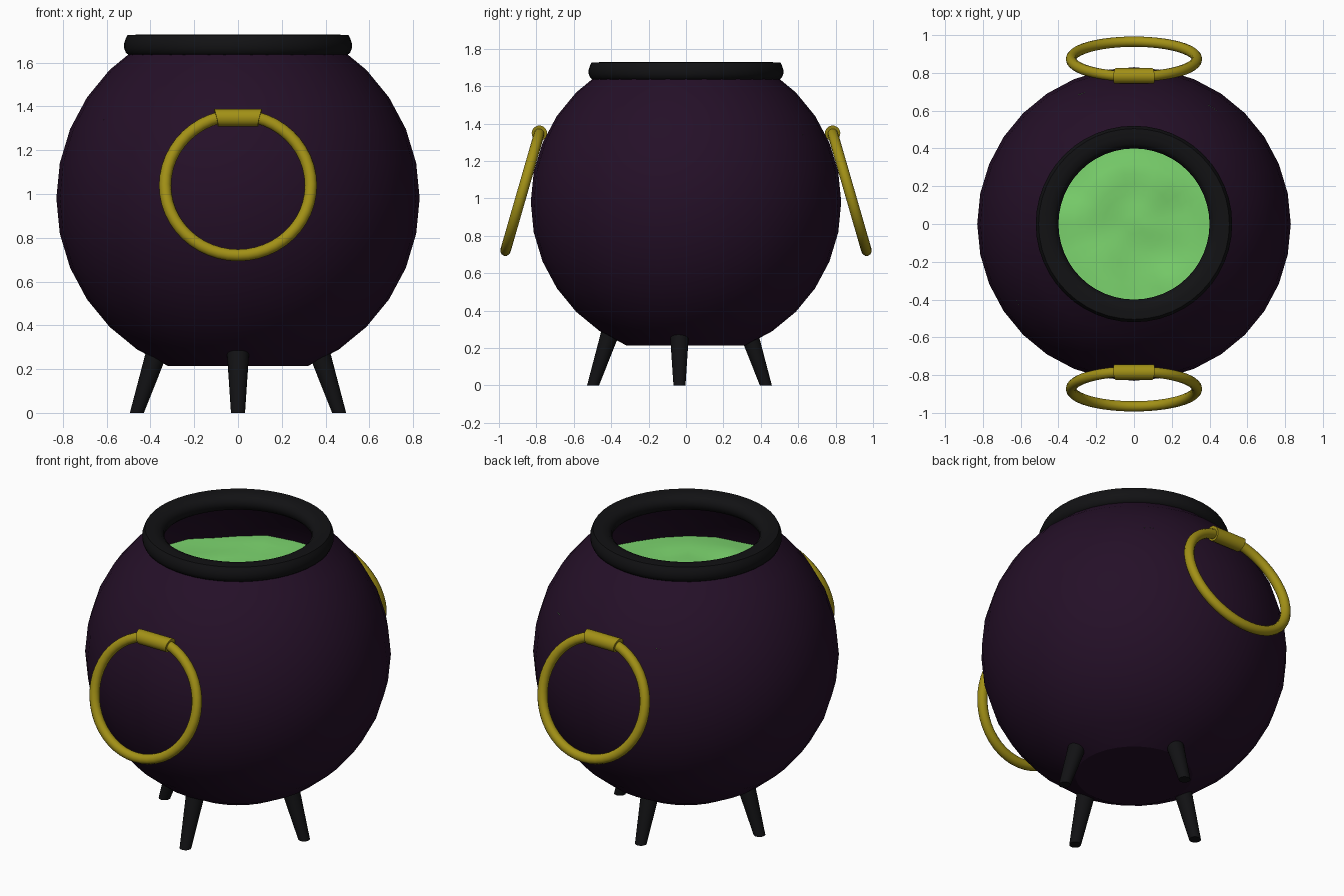
import bpy, bmesh, math
from mathutils import Vector, Matrix, noise

if "Cube" in bpy.data.objects:
    bpy.data.objects.remove(bpy.data.objects["Cube"])


def material(name, rgb):
    m = bpy.data.materials.new(name)
    m.diffuse_color = (*rgb, 1)
    m.use_nodes = True
    m.node_tree.nodes["Principled BSDF"].inputs["Base Color"].default_value = m.diffuse_color
    return m


PURPLE = material("dark_purple", (0.018, 0.005, 0.021))
BLACK = material("black_iron", (0.006, 0.006, 0.007))
GOLD = material("old_gold", (0.36, 0.28, 0.008))
GREEN = material("green_brew", (0.2, 0.66, 0.155))


def finish(bm, name, mat, angle=35):
    bmesh.ops.recalc_face_normals(bm, faces=bm.faces)
    me = bpy.data.meshes.new(name)
    bm.to_mesh(me)
    bm.free()
    me.materials.append(mat)
    ob = bpy.data.objects.new(name, me)
    bpy.context.collection.objects.link(ob)
    bpy.ops.object.select_all(action='DESELECT')
    bpy.context.view_layer.objects.active = ob
    ob.select_set(True)
    bpy.ops.object.shade_smooth_by_angle(angle=math.radians(angle))
    return ob


def lathe(profile, segs, closed=False):
    """Spin (radius, z) points round z; a radius of 0 becomes a pole."""
    bm = bmesh.new()
    rings = []
    for r, z in profile:
        n = segs if r > 0 else 1
        rings.append([bm.verts.new((r * math.cos(2 * math.pi * i / segs),
                                    r * math.sin(2 * math.pi * i / segs), z)) for i in range(n)])
    pairs = list(zip(rings, rings[1:])) + ([(rings[-1], rings[0])] if closed else [])
    for a, b in pairs:
        for i in range(segs):
            j = (i + 1) % segs
            quad = [a[i % len(a)], a[j % len(a)], b[j % len(b)], b[i % len(b)]]
            bm.faces.new(list(dict.fromkeys(quad)))
    return bm


# Round pot: sphere rows of 11.25 degrees, flat base, open top
R, ZC = 0.83, 0.98
pot = [(0, ZC - R * math.cos(math.radians(22.5)))]
for k in range(2, 14):
    a = math.radians(11.25 * k)
    pot.append((R * math.sin(a), ZC - R * math.cos(a)))
finish(lathe(pot, 32), "pot_body", PURPLE, 25)

# Thick rounded rim
rim = [(0.495, 1.632), (0.512, 1.645), (0.52, 1.665), (0.52, 1.69), (0.513, 1.71),
       (0.505, 1.726), (0.46, 1.728), (0.425, 1.72), (0.406, 1.702), (0.40, 1.68),
       (0.406, 1.655), (0.425, 1.637), (0.46, 1.632)]
finish(lathe(rim, 48, closed=True), "pot_rim", BLACK, 40)

# Rippled liquid surface inside the pot
brew = lathe([(0.745 * k / 14, 1.33) for k in range(15)], 32)
for v in brew.verts:
    v.co.z += 0.025 * noise.noise(Vector((v.co.x * 5, v.co.y * 5, 0.3)))
finish(brew, "liquid", GREEN, 60)

# Four splayed tapered legs, set slightly towards the front
for name, d in (("right", (1, 0)), ("back", (0, 1)), ("left", (-1, 0)), ("front", (0, -1))):
    leg = lathe([(0, 0), (0.032, 0), (0.055, 0.34), (0, 0.34)], 24)
    for v in leg.verts:
        out = 0.462 - 0.33 * v.co.z
        v.co += Vector((d[0] * out, d[1] * out - 0.035, 0))
    finish(leg, name + "_leg", BLACK)

# Hanging ring handles with a sleeve at the top, front and back
MAJOR, MINOR, TILT = 0.333, 0.028, math.radians(16.1)
for name, s in (("front", -1), ("back", 1)):
    place = Matrix.Translation((0, s * 0.873, 1.04)) @ Matrix.Rotation(s * TILT, 4, 'X')
    circle = [(MAJOR + MINOR * math.cos(math.pi * k / 6), MINOR * math.sin(math.pi * k / 6))
              for k in range(12)]
    ring = lathe(circle, 48, closed=True)
    ring.transform(place @ Matrix.Rotation(math.pi / 2, 4, 'X'))
    finish(ring, name + "_ring_handle", GOLD)

    sleeve = lathe([(0, -0.1), (0.041, -0.1), (0.041, 0.1), (0, 0.1)], 24)
    sleeve.transform(Matrix.Rotation(math.pi / 2, 4, 'Y'))
    for v in sleeve.verts:
        v.co.x *= 1 + 2.4 * v.co.z      # ends slope along the ring's radii
    sleeve.transform(place @ Matrix.Translation((0, 0, MAJOR - 0.012)))
    finish(sleeve, name + "_handle_sleeve", GOLD)
